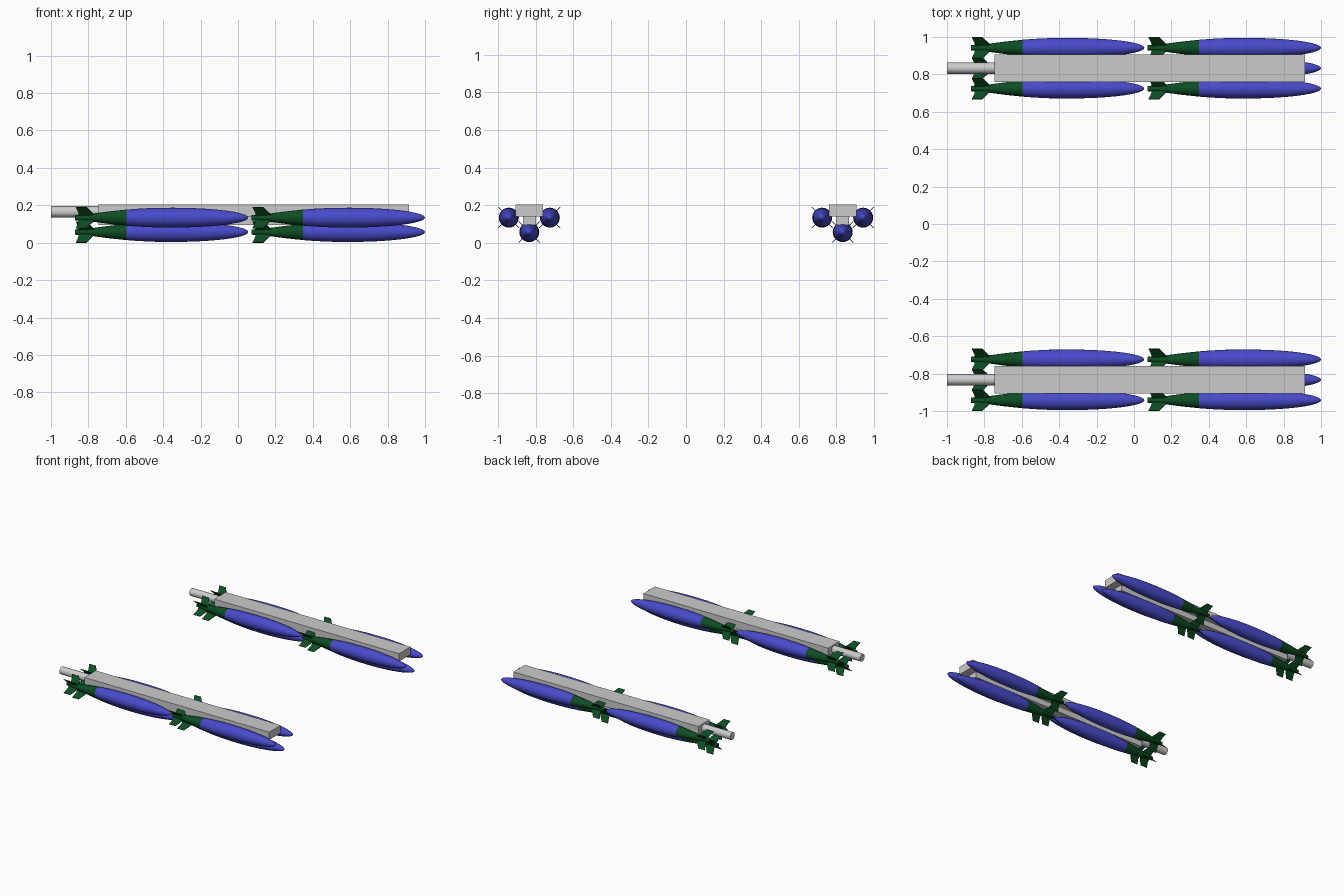
import bpy, bmesh, math
from mathutils import Vector

if "Cube" in bpy.data.objects:
    bpy.data.objects.remove(bpy.data.objects["Cube"])


def material(name, rgb):
    m = bpy.data.materials.new(name)
    m.diffuse_color = (*rgb, 1)
    m.use_nodes = True
    m.node_tree.nodes["Principled BSDF"].inputs["Base Color"].default_value = m.diffuse_color
    return m


GREY = material("light grey", (0.6, 0.6, 0.6))
BLUE = material("blue", (0.065, 0.07, 0.6))
GREEN = material("dark green", (0.004, 0.075, 0.017))

LENGTH = 0.927     # bomb length
RADIUS = 0.053     # bomb body radius
TAIL = 0.275       # green tail section length
MID = 0.52         # widest station


def finish(name, bm, mats, smooth=False):
    bmesh.ops.recalc_face_normals(bm, faces=bm.faces[:])
    me = bpy.data.meshes.new(name)
    bm.to_mesh(me)
    bm.free()
    for m in mats:
        me.materials.append(m)
    ob = bpy.data.objects.new(name, me)
    bpy.context.collection.objects.link(ob)
    if smooth:
        bpy.context.view_layer.objects.active = ob
        ob.select_set(True)
        bpy.ops.object.shade_smooth_by_angle(angle=math.radians(35))
        ob.select_set(False)
    return ob


def box(name, x0, x1, y, width, z0, z1):
    bm = bmesh.new()
    bmesh.ops.create_cube(bm, size=1)
    for v in bm.verts:
        v.co = ((x0 + x1) / 2 + v.co.x * (x1 - x0), y + v.co.y * width,
                (z0 + z1) / 2 + v.co.z * (z1 - z0))
    return finish(name, bm, [GREY])


def bomb_mesh():
    # Lathed body: tapered tail, then an elliptical nose
    prof = [(0, 0.014), (0.09, 0.021), (0.18, 0.033), (TAIL, 0.043),
            (0.34, 0.048), (0.42, 0.0518), (MID, RADIUS)]
    n = 12
    for i in range(1, n):
        a = math.pi / 2 * i / n
        prof.append((MID + (LENGTH - MID) * math.sin(a), RADIUS * math.cos(a)))
    bm = bmesh.new()
    sides = 24
    rings = [[bm.verts.new((x, r * math.cos(2 * math.pi * k / sides),
                            r * math.sin(2 * math.pi * k / sides)))
              for k in range(sides)] for x, r in prof]
    for a, b in zip(rings, rings[1:]):
        for k in range(sides):
            j = (k + 1) % sides
            bm.faces.new((a[k], a[j], b[j], b[k]))
    tip = bm.verts.new((LENGTH, 0, 0))
    for k in range(sides):
        bm.faces.new((rings[-1][k], rings[-1][(k + 1) % sides], tip))
    bm.faces.new(rings[0])
    # Four swept fins set in a diagonal cross
    outline = [(0.02, 0.008), (0.02, 0.035), (0.005, 0.079),
               (0.062, 0.079), (0.105, 0.02), (0.105, 0.008)]
    for q in range(4):
        a = math.pi / 4 + q * math.pi / 2
        out = Vector((0, math.cos(a), math.sin(a)))
        side = Vector((0, -math.sin(a), math.cos(a))) * 0.002
        f1, f2 = ([bm.verts.new(Vector((x, 0, 0)) + out * r + side * s)
                   for x, r in outline] for s in (1, -1))
        bm.faces.new(f1)
        bm.faces.new(f2[::-1])
        for i in range(len(outline)):
            j = (i + 1) % len(outline)
            bm.faces.new((f1[i], f1[j], f2[j], f2[i]))
    # Tail and fins green, body blue
    for f in bm.faces:
        f.material_index = 1 if f.calc_center_median().x < TAIL else 0
    return finish("bomb", bm, [BLUE, GREEN], True)


source = bomb_mesh()
first = True
for label, yc in (("left", 0.833), ("right", -0.833)):
    # Main beam and the narrow pylon under it
    box(label + "_rack_beam", -0.745, 0.915, yc, 0.147, 0.14, 0.203)
    box(label + "_rack_pylon", -0.745, 0.85, yc, 0.07, 0.095, 0.142)

    # Rear rod
    bm = bmesh.new()
    bmesh.ops.create_cone(bm, cap_ends=True, segments=24,
                          radius1=0.03, radius2=0.03, depth=0.265)
    for v in bm.verts:
        v.co = (v.co.z - 0.8675, yc + v.co.x, 0.165 + v.co.y)
    finish(label + "_rear_rod", bm, [GREY], True)

    # Three bombs around the beam, in two rows
    for row, x in (("rear", -0.872), ("front", 0.073)):
        for place, dy, z in (("outer", 0.109, 0.134), ("lower", 0, 0.057),
                             ("inner", -0.109, 0.134)):
            ob = source if first else source.copy()
            if not first:
                bpy.context.collection.objects.link(ob)
            first = False
            ob.name = f"{label}_{row}_{place}_bomb"
            ob.location = (x, yc + math.copysign(1, yc) * dy, z)
